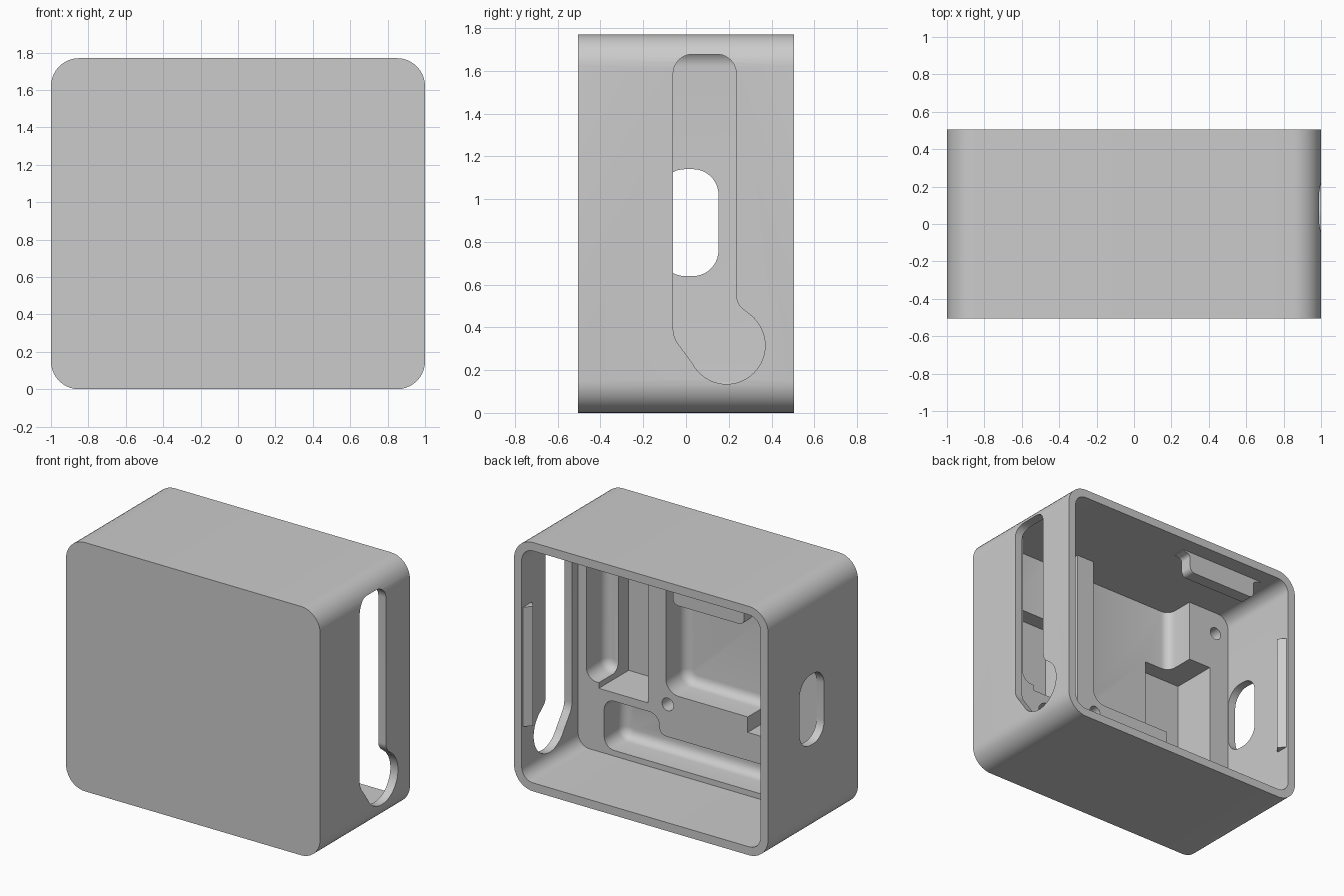
import bpy, bmesh, math
from mathutils import Vector

cube = bpy.data.objects.get("Cube")
if cube:
    bpy.data.objects.remove(cube, do_unlink=True)

GREY = (0.6, 0.6, 0.6, 1)
grey = bpy.data.materials.new("plain_grey")
grey.use_nodes = True
grey.diffuse_color = GREY
grey.node_tree.nodes["Principled BSDF"].inputs["Base Color"].default_value = GREY

FRONT, BACK, LEDGE, TOP = -0.505, 0.505, -0.13, 1.77
WALL = 0.06


def rounded(points, steps=10):
    """Replace each (a, b, radius) corner by a tangent arc."""
    out = []
    n = len(points)
    for i, (a, b, r) in enumerate(points):
        p = Vector((a, b))
        if r == 0:
            out.append(p)
            continue
        u = (Vector(points[i - 1][:2]) - p).normalized()
        v = (Vector(points[(i + 1) % n][:2]) - p).normalized()
        half = u.angle(v) / 2
        c = p + (u + v).normalized() * (r / math.sin(half))
        t = r / math.tan(half)
        s, e = (p + u * t - c).normalized(), (p + v * t - c).normalized()
        out += [c + s.slerp(e, k / steps) * r for k in range(steps + 1)]
    return out


def rect(a0, a1, b0, b1, low=0, high=None):
    high = low if high is None else high
    return rounded([(a0, b0, low), (a1, b0, low), (a1, b1, high), (a0, b1, high)])


def circle(a, b, r, n=40):
    return [Vector((a + r * math.cos(2 * math.pi * k / n),
                    b + r * math.sin(2 * math.pi * k / n))) for k in range(n)]


def prism(name, outline, lo, hi, axis="y", floor_fillet=0):
    """Extrude an outline along x (y,z outline), y (x,z) or z (x,y)."""
    place = {"x": lambda p, h: (h, p.x, p.y),
             "y": lambda p, h: (p.x, h, p.y),
             "z": lambda p, h: (p.x, p.y, h)}[axis]
    bm = bmesh.new()
    face = bm.faces.new([bm.verts.new(place(p, lo)) for p in outline])
    ext = bmesh.ops.extrude_face_region(bm, geom=[face], use_keep_orig=True)
    shift = Vector(place(Vector((0, 0)), hi - lo))
    for v in ext["geom"]:
        if isinstance(v, bmesh.types.BMVert):
            v.co += shift
    bmesh.ops.recalc_face_normals(bm, faces=bm.faces[:])
    if floor_fillet:
        edges = [e for e in bm.edges
                 if all(abs(v.co.y - lo) < 1e-5 for v in e.verts)
                 and not all(v.co.z > TOP - WALL - 0.01 for v in e.verts)]
        bmesh.ops.bevel(bm, geom=edges, offset=floor_fillet, segments=5,
                        profile=0.5, affect="EDGES")
    mesh = bpy.data.meshes.new(name)
    bm.to_mesh(mesh)
    bm.free()
    mesh.materials.append(grey)
    ob = bpy.data.objects.new(name, mesh)
    bpy.context.collection.objects.link(ob)
    return ob


def cut(target, cutter):
    mod = target.modifiers.new("cut", "BOOLEAN")
    mod.operation, mod.solver, mod.object = "DIFFERENCE", "EXACT", cutter
    cutter.hide_render = True
    bpy.context.view_layer.objects.active = target
    bpy.ops.object.modifier_apply(modifier=mod.name)
    bpy.data.objects.remove(cutter, do_unlink=True)


def smooth(ob):
    bpy.ops.object.select_all(action="DESELECT")
    ob.select_set(True)
    bpy.context.view_layer.objects.active = ob
    bpy.ops.object.shade_smooth_by_angle(angle=math.radians(30))


# Shell open at the back, with a thick front
case = prism("case_shell", rect(-1, 1, 0, TOP, 0.15), FRONT, BACK)
cut(case, prism("cavity", rect(-1 + WALL, 1 - WALL, WALL, TOP - WALL, 0.09), LEDGE, 0.7))

# Filleted pockets in the thick front
ceiling = TOP - WALL
pockets = [
    rect(-0.6, 0.25, 0.62, ceiling, 0.1, 0),
    rect(0.39, 0.875, 0.55, ceiling, 0.08, 0),
    rounded([(-0.75, 0.1, 0.08), (0.735, 0.1, 0.08), (0.735, 0.45, 0.08),
             (0.3, 0.45, 0.08), (0.3, 0.31, 0.05), (-0.75, 0.31, 0.08)]),
]
for outline in pockets:
    cut(case, prism("pocket", outline, -0.35, 0.0, floor_fillet=0.065))

# Deep square notches, one on each side
for x0 in (-0.78, 0.392):
    cut(case, prism("notch", rect(x0, x0 + 0.385, 0.51, 1.265), -0.465, 0.05))

# Screw holes
for x, z in ((0.235, 0.54), (-0.83, 1.55)):
    cut(case, prism("screw_hole", circle(x, z, 0.045), -0.36, 0.02))

# Oval port in one side wall
cut(case, prism("port", rect(-0.125, 0.152, 0.64, 1.14, 0.12), -1.2, -0.9, "x"))

# Long slot ending in a round bulb in the other side wall
neck = rounded([(-0.06, 1.677, 0.09), (0.235, 1.677, 0.09), (0.235, 0.51, 0.08),
                (0.32, 0.443, 0), (0.19, 0.315, 0), (0.046, 0.21, 0), (-0.06, 0.355, 0.12)])
cut(case, prism("slot_neck", neck, 0.8, 1.2, "x"))
cut(case, prism("slot_bulb", circle(0.19, 0.315, 0.18, 64), 0.8, 1.2, "x"))
smooth(case)

# Triangular snap ridges inside the side walls
for side, name in ((1, "left_snap_ridge"), (-1, "right_snap_ridge")):
    tri = [Vector((side * x, y)) for x, y in ((0.95, 0.38), (0.895, 0.44), (0.95, 0.5))]
    prism(name, tri, 0.43, 1.28, "z")

# Catch tab hanging from the top wall, flared at its root
tab = rounded([(-0.79, 1.72, 0), (-0.79, 1.705, 0), (-0.73, 1.69, 0.03), (-0.73, 1.56, 0.04),
               (-0.17, 1.56, 0.04), (-0.17, 1.69, 0.03), (-0.11, 1.705, 0), (-0.11, 1.72, 0)])
smooth(prism("top_catch_tab", tab, 0.3, 0.39))
